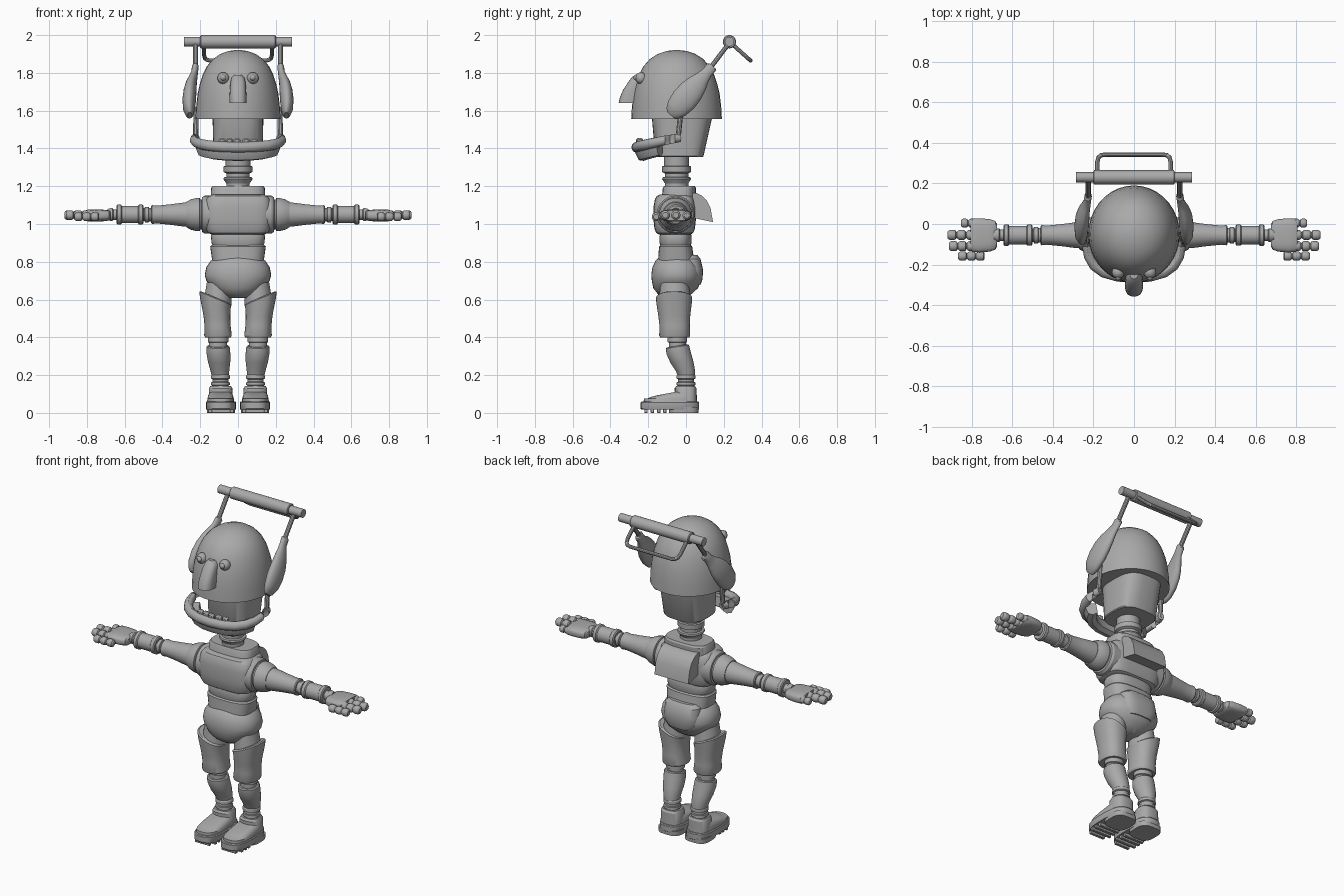
import bpy, bmesh, math
from mathutils import Vector

GREY = bpy.data.materials.new("plain grey")
GREY.diffuse_color = (0.4, 0.4, 0.4, 1)


def finish(ob, mirror=False, angle=32):
    ob.data.materials.clear()
    ob.data.materials.append(GREY)
    bpy.ops.object.select_all(action='DESELECT')
    ob.select_set(True)
    bpy.context.view_layer.objects.active = ob
    bpy.ops.object.shade_smooth_by_angle(angle=math.radians(angle))
    if mirror:
        ob.modifiers.new("mirror", 'MIRROR')
    return ob


def skin(name, rings, mirror=False):
    """Join equal-length rings of points into a capped skin."""
    bm = bmesh.new()
    vs = [[bm.verts.new(p) for p in r] for r in rings]
    n = len(vs[0])
    for a, b in zip(vs, vs[1:]):
        for i in range(n):
            bm.faces.new((a[i], a[(i + 1) % n], b[(i + 1) % n], b[i]))
    bm.faces.new(vs[0])
    bm.faces.new(vs[-1])
    bmesh.ops.recalc_face_normals(bm, faces=bm.faces)
    me = bpy.data.meshes.new(name)
    bm.to_mesh(me)
    bm.free()
    ob = bpy.data.objects.new(name, me)
    bpy.context.collection.objects.link(ob)
    return finish(ob, mirror)


def oval(c, u, v, p=2, n=36):
    """Superellipse ring round c with half-axes u and v."""
    out = []
    for i in range(n):
        t = 2 * math.pi * i / n
        a, b = math.cos(t), math.sin(t)
        out.append(Vector(c) + Vector(u) * math.copysign(abs(a) ** (2 / p), a)
                   + Vector(v) * math.copysign(abs(b) ** (2 / p), b))
    return out


def up(name, st, p=2, mirror=False):
    """Loft along z; stations are (z, cx, cy, rx, ry[, x slope, y slope])."""
    rings = []
    for z, cx, cy, rx, ry, *s in st:
        sx, sy = s if s else (0, 0)
        rings.append(oval((cx, cy, z), (rx, 0, sx * rx), (0, ry, sy * ry), p))
    return skin(name, rings, mirror)


def across(name, st, cy, cz, flat=1, p=2, mirror=True, n=32):
    """Loft along x; stations are (x, radius), flat scales the height."""
    return skin(name, [oval((x, cy, cz), (0, r, 0), (0, 0, r * flat), p, n) for x, r in st], mirror)


def tube(name, pts, r, mirror=False):
    cu = bpy.data.curves.new(name, 'CURVE')
    cu.dimensions = '3D'
    cu.bevel_depth, cu.bevel_resolution, cu.use_fill_caps = r, 3, True
    sp = cu.splines.new('POLY')
    sp.points.add(len(pts) - 1)
    for q, p in zip(sp.points, pts):
        q.co = (*p, 1)
    ob = bpy.data.objects.new(name, cu)
    bpy.context.collection.objects.link(ob)
    bpy.ops.object.select_all(action='DESELECT')
    ob.select_set(True)
    bpy.context.view_layer.objects.active = ob
    bpy.ops.object.convert(target='MESH')
    return finish(bpy.context.object, mirror)


def box(name, c, size, mirror=False, bevel=0.005):
    bpy.ops.mesh.primitive_cube_add(size=1)
    ob = bpy.context.object
    ob.name = name
    for v in ob.data.vertices:
        v.co = [c[i] + v.co[i] * size[i] for i in range(3)]
    finish(ob, mirror)
    ob.modifiers.new("bevel", 'BEVEL').width = bevel
    return ob


def ball(name, c, r, mirror=True):
    bpy.ops.mesh.primitive_uv_sphere_add(segments=24, ring_count=14, radius=r)
    ob = bpy.context.object
    ob.name = name
    for v in ob.data.vertices:
        v.co += Vector(c)
    return finish(ob, mirror)


# Helmet dome and the face block below it
DOME = [(1, 1.555), (.985, 1.62), (.95, 1.69), (.9, 1.74), (.83, 1.79), (.73, 1.835),
        (.59, 1.873), (.42, 1.9), (.22, 1.916), (.05, 1.921)]
up("helmet", [(z, 0, -.05, .225 * k, .24 * k) for k, z in DOME])
up("face_block", [(1.355, 0, -.035, .125, .125), (1.36, 0, -.035, .13, .128), (1.58, 0, -.02, .135, .162)], 3)

# Nose and eyes
up("nose", [(1.64, 0, -.295, .045, .062), (1.67, 0, -.29, .045, .06), (1.71, 0, -.28, .043, .053),
            (1.75, 0, -.262, .04, .045), (1.775, 0, -.25, .034, .038), (1.79, 0, -.24, .02, .03)], 2.6)
ball("eye", (.078, -.238, 1.772), .031)
ball("pupil", (.078, -.262, 1.775), .016)

# Side clubs, their rods and the carrying bar
d, w = Vector((0, .645, .765)), Vector((0, .765, -.645))
rings = []
for t, cx, rx, rw in [(0, .255, .012, .025), (.015, .257, .022, .043), (.05, .26, .031, .06), (.11, .258, .036, .07),
                      (.17, .254, .034, .066), (.22, .247, .029, .054), (.26, .238, .023, .038),
                      (.295, .23, .018, .029), (.335, .226, .018, .029), (.342, .225, .014, .022)]:
    rings.append(oval(Vector((cx, -.08, 1.575)) + d * t, (rx, 0, 0), w * rw))
skin("side_club", rings, True)
tube("bar_rod", [(.226, .12, 1.815), (.226, .23, 1.96)], .013, True)
across("bar", [(-.2, .03), (-.196, .035), (.196, .035), (.2, .03)], .23, 1.965, mirror=False)
across("bar_core", [(-.285, .025), (.285, .025)], .23, 1.965, mirror=False)
path = []
for x, k in [(.18, 0), (.18, .7), (.175, .88), (.162, .97), (.14, 1)]:
    path.append((x, .23 + .112 * k, 1.965 - .1 * k))
tube("bar_loop", path + [(-x, y, z) for x, y, z in reversed(path)], .011)

# Jaw hoop with chin, teeth and hanging rods
tube("jaw_rod", [(.222, -.025, 1.62), (.224, -.042, 1.45)], .014, True)


def jaw(name, half, section):
    """Sweep a (outward, up) section along a mirrored path of (x, y, z, scale)."""
    pts = half + [(-x, y, z, s) for x, y, z, s in reversed(half[:-1])]
    rings = []
    for i, (x, y, z, s) in enumerate(pts):
        a, b = pts[max(i - 1, 0)], pts[min(i + 1, len(pts) - 1)]
        out = Vector((b[1] - a[1], a[0] - b[0], 0)).normalized() * -1
        if out.y > 0 or (abs(x) > .2 and out.x * x < 0):
            out = -out
        rings.append([Vector((x, y, z)) + out * u * s + Vector((0, 0, v * s)) for u, v in section])
    skin(name, rings)


hoop = [(.222, -.03, 1.455, .75), (.23, -.06, 1.452, .85), (.232, -.11, 1.443, .9), (.222, -.16, 1.432, .95),
        (.195, -.205, 1.422, 1), (.15, -.238, 1.414, 1), (.08, -.258, 1.408, 1), (0, -.263, 1.406, 1)]
jaw("jaw_hoop", hoop, [(.026 * math.cos(t * math.pi / 6), .028 * math.sin(t * math.pi / 6)) for t in range(12)])
chin = [(x * .93, y + .015, z, 1) for x, y, z, s in hoop[3:]]
jaw("chin", chin, [(.02, 0), (.018, -.035), (.002, -.068), (-.025, -.072), (-.05, -.055), (-.04, 0)])
for i, x in enumerate((-.085, -.045, -.005, .042, .085)):
    box("tooth_%d" % (i + 1), (x, -.25 + abs(x) * .1, 1.435), (.036, .03, .04), bevel=.008)

# Neck rings
up("neck", [(z, 0, -.05, r, r) for z, r in [(1.37, .066), (1.308, .066), (1.305, .076), (1.275, .076), (1.268, .062),
   (1.25, .062), (1.247, .074), (1.238, .077), (1.215, .062), (1.19, .062)]])

# Torso: collar, chest, backpack, waist, belt
up("collar", [(1.12, 0, -.04, .145, .09), (1.19, 0, -.035, .142, .088), (1.2, 0, -.035, .136, .082)], 3.2)
up("chest", [(.945, 0, -.06, .14, .085), (.953, 0, -.06, .158, .098), (.975, 0, -.06, .172, .107),
             (1.02, 0, -.06, .178, .112), (1.09, 0, -.06, .178, .112), (1.13, 0, -.06, .17, .105),
             (1.148, 0, -.06, .155, .095), (1.155, 0, -.06, .135, .08)], 4)
side = [(.02, 1.165), (.055, 1.165), (.085, 1.15), (.11, 1.125), (.13, 1.085), (.143, 1.01), (.05, 1.03), (.02, 1.03)]
skin("backpack", [[Vector((x, y, z)) for y, z in side] for x in (-.115, .115)])
up("waist", [(.87, 0, -.055, .125, .075), (.9, 0, -.055, .14, .085), (.935, 0, -.055, .143, .085),
             (.955, 0, -.055, .135, .08)], 2.8)
up("belt", [(.78, 0, -.05, .132, .1), (.8, 0, -.052, .136, .096), (.88, 0, -.055, .147, .088),
            (.888, 0, -.055, .14, .08)], 2.8)

# Pelvis with seat panel
up("pelvis", [(.83, 0, -.05, .115, .085), (.805, 0, -.05, .145, .112), (.77, 0, -.05, .168, .128),
              (.73, 0, -.05, .176, .134), (.7, 0, -.05, .168, .131), (.66, 0, -.055, .135, .118),
              (.63, 0, -.06, .1, .09), (.608, 0, -.06, .06, .055)], 2.2)
up("seat_panel", [(.835, 0, 0, .09, .06), (.815, 0, 0, .115, .077), (.76, 0, 0, .12, .09), (.71, 0, 0, .115, .088),
                  (.68, 0, 0, .09, .078)], 3.2)

# Legs
up("hip_joint", [(.69, .1, -.06, .065, .075), (.57, .11, -.06, .075, .085)], 2, True)
up("thigh", [(.612, .12, -.063, .076, .088, .42, 0), (.606, .12, -.063, .085, .096, .42, 0),
             (.575, .12, -.063, .08, .093, .36, 0), (.51, .112, -.062, .071, .084, .1, 0),
             (.46, .108, -.06, .069, .08, 0, 0), (.41, .106, -.06, .073, .082, 0, 0),
             (.4, .106, -.06, .068, .077, 0, 0)], 2.3, True)
up("knee", [(.42, .105, -.047, .055, .052), (.375, .105, -.047, .055, .052), (.372, .105, -.046, .048, .045),
            (.33, .105, -.046, .048, .045)], 2, True)
up("shin", [(.355, .105, -.045, .055, .055, 0, .15), (.35, .105, -.045, .061, .061, 0, .15),
            (.32, .104, -.04, .063, .064, 0, .1), (.27, .1, -.022, .059, .06, 0, .1),
            (.225, .096, -.003, .05, .05, 0, .1), (.195, .094, .003, .045, .045, 0, .1)], 2, True)
up("ankle", [(z, .093, 0, r, r) for z, r in [(.21, .04), (.197, .05), (.182, .051), (.178, .043), (.165, .043),
   (.162, .049), (.148, .05), (.145, .044), (.12, .044)]], 2, True)

# Boots
up("boot_cuff", [(.05, .092, 0, .064, .058), (.13, .092, -.002, .062, .058), (.142, .092, -.002, .055, .05)], 2.6, True)
up("boot_upper", [(.05, .092, -.083, .072, .142), (.075, .092, -.083, .07, .14), (.09, .092, -.08, .066, .13, 0, .12),
                  (.103, .092, -.07, .055, .11, 0, .15), (.11, .092, -.06, .038, .085, 0, .18)], 2.8, True)
up("sole", [(.018, .09, -.085, .078, .152), (.022, .09, -.085, .08, .155), (.055, .09, -.085, .08, .155),
            (.06, .09, -.085, .076, .151)], 2.8, True)
up("heel", [(0, .09, -.012, .074, .078), (.03, .09, -.012, .076, .08)], 3.2, True)
for i, y in enumerate((-.212, -.178, -.144, -.112)):
    box("tread_%d" % (i + 1), (.09, y, .015), (.1 if i == 0 else .135, .018, .03), True, .002)

# Arms
ARM = (-.055, 1.05)
across("shoulder", [(.13, .1), (.178, .1), (.19, .092), (.192, .08), (.2, .08), (.203, .088), (.22, .088),
                    (.25, .08), (.272, .068)], *ARM)
across("upper_arm", [(.2, .07), (.29, .063), (.36, .054), (.43, .047), (.455, .05), (.46, .045)], *ARM)
across("elbow", [(.44, .036), (.47, .036), (.473, .041), (.492, .041), (.495, .034), (.52, .034)], *ARM)
across("forearm", [(.5, .045), (.505, .052), (.525, .052), (.53, .046), (.615, .046), (.62, .053), (.638, .053),
                   (.643, .046)], *ARM)
across("wrist", [(.63, .028), (.66, .028), (.664, .034), (.672, .034), (.69, .03)], *ARM)

# Hands: palm and jointed fingers
across("palm", [(.675, .055), (.683, .07), (.71, .08), (.76, .084), (.795, .082), (.805, .072)],
       -.056, 1.045, .38, 3)


def finger(name, x0, x1, y, z, r, parts):
    st, step = [], (x1 - x0) / parts
    for i in range(parts):
        a = x0 + i * step
        st += [(a + step * k, r * s) for k, s in
               [(.02, .6), (.12, .88), (.3, 1), (.7, 1), (.88, .85), (.98, .6)]]
    across(name, st, y, z, n=16)


finger("little_finger", .78, .853, .004, 1.045, .022, 2)
finger("middle_finger", .78, .92, -.054, 1.047, .025, 3)
finger("index_finger", .78, .912, -.109, 1.047, .025, 3)
finger("thumb", .735, .867, -.158, 1.038, .023, 3)
